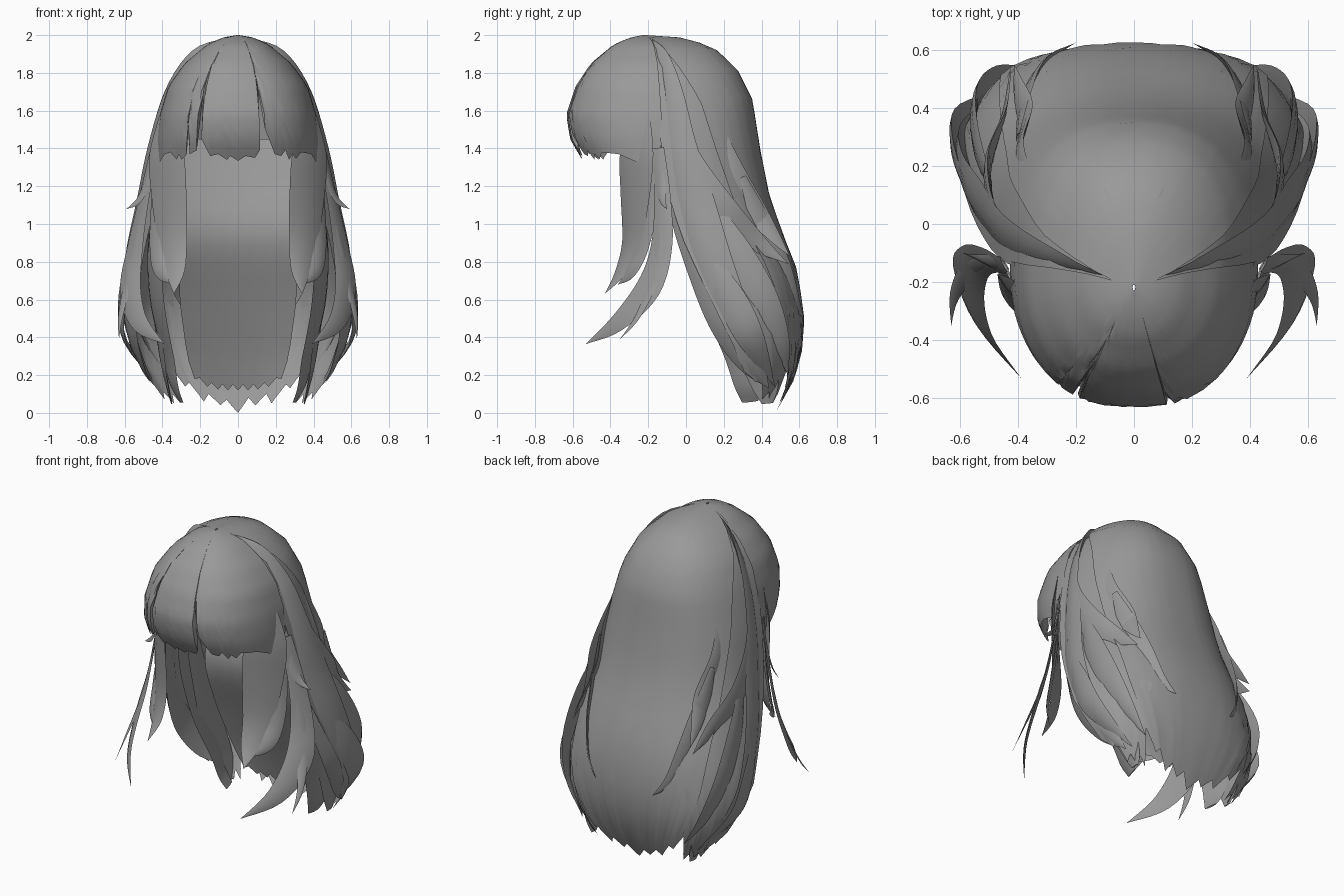
import bpy, bmesh, math
from mathutils import Vector

hair = bpy.data.materials.new("grey hair")
hair.diffuse_color = (0.32, 0.32, 0.32, 1)

# Section tables: height, side edge y, middle y, half width
BACK = [(0, .33, .46, .38), (.15, .33, .55, .48), (.3, .28, .60, .58), (.5, .18, .615, .625), (.75, .06, .58, .59),
        (.95, -.03, .50, .55), (1.15, -.09, .43, .51), (1.4, -.13, .38, .47), (1.66, -.16, .34, .40),
        (1.82, -.18, .26, .32), (1.93, -.20, .14, .20), (1.985, -.22, 0, .09), (2, -.22, -.21, .005)]
FRONT = [(1.0, -.15, -.45, .46), (1.33, -.14, -.54, .43), (1.45, -.13, -.61, .435), (1.58, -.13, -.63, .42),
         (1.73, -.14, -.58, .375), (1.85, -.15, -.50, .29), (1.95, -.17, -.38, .17), (1.985, -.19, -.30, .09),
         (2, -.21, -.23, .005)]
POW = .85


def interp(table, x):
    """Piecewise linear lookup of a sorted table."""
    if x <= table[0][0]:
        return table[0][1:]
    for a, b in zip(table, table[1:]):
        if x <= b[0]:
            f = (x - a[0]) / (b[0] - a[0])
            return tuple(p + (q - p) * f for p, q in zip(a[1:], b[1:]))
    return table[-1][1:]


def shell(table, u, z, off=0):
    ye, ym, w = interp(table, z)
    c, s = math.cos(math.pi * u), math.sin(math.pi * u)
    grow = off * min(1, w / .2)
    x = -math.copysign(abs(c) ** POW, c) * (w + grow)
    return Vector((x, ye + (ym - ye + math.copysign(grow, ym - ye)) * max(s, 0) ** POW, z))


def finish(name, bm):
    bmesh.ops.remove_doubles(bm, verts=bm.verts, dist=.0005)
    bmesh.ops.recalc_face_normals(bm, faces=bm.faces)
    me = bpy.data.meshes.new(name)
    bm.to_mesh(me)
    bm.free()
    ob = bpy.data.objects.new(name, me)
    bpy.context.collection.objects.link(ob)
    me.materials.append(hair)
    bpy.ops.object.select_all(action='DESELECT')
    ob.select_set(True)
    bpy.context.view_layer.objects.active = ob
    bpy.ops.object.shade_smooth_by_angle(angle=math.radians(45))


def grid(name, rows, closed=False, mirror=False):
    bm = bmesh.new()
    for sx in ((1, -1) if mirror else (1,)):
        vs = [[bm.verts.new((p[0] * sx, p[1], p[2])) for p in r] for r in rows]
        n = len(vs[0])
        for a, b in zip(vs, vs[1:]):
            for i in range(n if closed else n - 1):
                j = (i + 1) % n
                bm.faces.new((a[i], a[j], b[j], b[i]))
        if closed:
            bm.faces.new(vs[0])
            bm.faces.new(vs[-1])
    finish(name, bm)


def sheet(name, table, hem, urange, off, nu=24, nv=20, mirror=False):
    """Panel hanging from the crown, ending on a jagged hem of (s, z) points."""
    cols = sorted({round(i / nu, 4) for i in range(nu + 1)} | {h[0] for h in hem})
    rows = []
    for k in range(nv + 1):
        t = (k / nv) ** 1.7
        row = []
        for s in cols:
            z = 2 - (2 - interp(hem, s)[0]) * t
            u0, u1 = interp(urange, z)
            row.append(shell(table, u0 + (u1 - u0) * s, z, off(s)))
        rows.append(row)
    grid(name, rows, mirror=mirror)


def spline(pts, n=5):
    out = []
    P = [pts[0]] + pts + [pts[-1]]
    for i in range(1, len(P) - 2):
        for k in range(n):
            t = k / n
            out.append([.5 * (2 * b + (c - a) * t + (2 * a - 5 * b + 4 * c - d) * t * t + (3 * b - a - 3 * c + d) * t ** 3)
                        for a, b, c, d in zip(*P[i - 1:i + 3])])
    return out + [list(pts[-1])]


def lock(name, pts, thick=.25):
    """Mirrored tapered lock; points are x, y, z, half width."""
    path = spline(pts)
    rows = []
    for i, p in enumerate(path):
        c = Vector(p[:3])
        tan = (Vector(path[min(i + 1, len(path) - 1)][:3]) - Vector(path[max(i - 1, 0)][:3])).normalized()
        ye, ym, _ = interp(BACK, c.z)
        out = Vector((c.x, c.y - (ye + ym) / 2, 0))
        side = tan.cross(out).normalized()
        nor = side.cross(tan)
        w = max(p[3], .001)
        rows.append([c + side * w * a + nor * w * thick * b for a, b in
                     ((-1, 0), (-.6, .7), (0, 1), (.6, .7), (1, 0), (0, -.5))])
    grid(name, rows, closed=True, mirror=True)


def surface_lock(name, pts, thick=.2):
    """Lock lying on the back shell; points are y, z, half width, lift."""
    full = []
    for y, z, w, lift in pts:
        ye, ym, hw = interp(BACK, z)
        q = min(max((y - ye) / (ym - ye), 0), .8)
        full.append(((hw + lift) * (1 - q ** (2 / POW)) ** (POW / 2), y, z, w))
    lock(name, full, thick)


# Fringe with narrow slits and fine teeth
fringe_hem = [(0, 1.32), (.08, 1.33), (.15, 1.37), (.2, 1.38), (.24, 1.34), (.255, 1.37), (.27, 1.34), (.3, 1.37),
              (.305, 1.52), (.315, 1.37), (.35, 1.39), (.36, 1.69), (.375, 1.45), (.41, 1.36), (.44, 1.37),
              (.47, 1.34), (.48, 1.36), (.5, 1.335), (.52, 1.36), (.55, 1.35), (.567, 1.39), (.573, 1.69),
              (.59, 1.5), (.63, 1.37), (.66, 1.36), (.68, 1.39), (.7, 1.34), (.72, 1.37), (.74, 1.345), (.77, 1.38),
              (.85, 1.37), (.92, 1.33), (1, 1.32)]
sheet("fringe", FRONT, fringe_hem, [(0, 0, 1), (2, 0, 1)],
      lambda s: .004 if .36 < s < .573 else -.006, nu=40)

# Back panel, narrowing towards a jagged hem
back_hem = [(0, .25), (.06, .14), (.12, .16), (.2, .06), (.27, .1), (.36, .04), (.42, .07), (.5, .0), (.57, .08),
            (.64, .04), (.72, .1), (.8, .05), (.88, .15), (.94, .13), (1, .25)]
sheet("back_panel", BACK, back_hem,
      [(0, .31, .69), (.3, .29, .71), (.6, .25, .75), (1.2, .19, .81), (1.66, .13, .87), (1.93, .06, .94), (2, .03, .97)],
      lambda s: .012)

# Inner layer: hugs the nape, then falls back to the hem
LINING = [(.12, .46, .21), (.3, .40, .27), (.6, .28, .31), (.85, .175, .31), (.95, .15, .31), (1.05, .17, .31),
          (1.25, .24, .33), (1.45, .30, .34)]
lining = []
for k in range(15):
    row = []
    for i in range(17):
        a = i / 8 - 1
        low = .12 + (.03 * (i % 2) + .06 * a ** 4)
        z = low + (1.45 - low) * k / 14
        y, w = interp(LINING, z)
        row.append((a * w, y - .05 * a * a, z))
    lining.append(row)
grid("nape_layer", lining)

# Side panels under the back panel
side_hem = [(0, .22), (.15, .16), (.25, .19), (.4, .07), (.55, .11), (.7, .05), (.8, .1), (.9, .05), (1, .24)]
sheet("side_panels", BACK, side_hem,
      [(0, 0, .26), (.3, 0, .28), (.6, 0, .34), (2, 0, .34)], lambda s: -.02, nu=14, mirror=True)

# Rolled front edge of the side hair
lock("side_roll", [(.04, -.2, 1.965, .02), (.22, -.14, 1.875, .06), (.35, -.09, 1.68, .085), (.435, -.04, 1.4, .105),
                   (.49, .03, 1.1, .13), (.55, .12, .8, .13), (.57, .23, .5, .12), (.51, .34, .28, .08),
                   (.43, .44, .13, 0)], .28)
# Inner locks closing the lower sides
lock("inner_side_lock", [(.40, 0, 1.3, .08), (.44, .08, .95, .10), (.43, .19, .6, .11), (.37, .29, .3, .09),
                         (.34, .32, .15, .07), (.30, .34, .06, .045)], .15)
lock("inner_back_lock", [(.42, .15, 1.0, .08), (.43, .28, .6, .11), (.40, .38, .3, .10), (.37, .42, .14, .07),
                         (.35, .43, .05, .03)], .15)

# Temple locks hanging beside the face
lock("temple_lock", [(.385, -.23, 1.58, .05), (.38, -.26, 1.38, .125), (.365, -.27, 1.15, .12), (.345, -.29, .9, .09),
                     (.33, -.35, .74, .055), (.34, -.43, .63, 0)], .15)
lock("curled_lock", [(.41, -.2, 1.4, .05), (.42, -.2, 1.1, .06), (.43, -.23, .88, .05), (.41, -.29, .75, .04),
                     (.34, -.36, .68, 0)], .2)
lock("swept_lock", [(.44, -.15, 1.4, .04), (.495, -.125, 1.15, .05), (.545, -.13, .88, .07), (.57, -.2, .66, .085),
                    (.52, -.36, .48, .055), (.39, -.53, .365, 0)], .15)
lock("thin_lock", [(.44, -.14, 1.35, .02), (.51, -.13, 1.05, .03), (.57, -.16, .75, .035), (.62, -.25, .52, .02),
                   (.63, -.35, .39, 0)], .2)
lock("small_flick", [(.45, -.13, 1.38, .02), (.49, -.13, 1.2, .03), (.53, -.12, 1.12, .02), (.59, -.1, 1.08, 0)])

# Layered locks over the sides and back
surface_lock("layer_lock_upper", [(-.02, 1.5, .02, 0), (.06, 1.27, .07, .01), (.2, 1.06, .085, .02),
                                  (.38, .9, .05, .03), (.54, .79, 0, .04)])
surface_lock("layer_lock_rear", [(.16, 1.55, .02, -.01), (.24, 1.3, .06, .01), (.36, 1.08, .065, .02),
                                 (.47, .93, .035, .03), (.55, .83, 0, .03)])
surface_lock("layer_lock_middle", [(.14, 1.1, .03, 0), (.27, .85, .08, .015), (.41, .6, .08, .02),
                                   (.5, .38, .05, .02), (.54, .2, 0, .02)])
surface_lock("layer_lock_lower", [(.1, .85, .03, 0), (.24, .6, .08, .01), (.35, .38, .07, .01), (.47, .14, 0, .02)])
lock("back_flick", [(.40, .30, 1.25, .02), (.38, .40, 1.0, .06), (.35, .49, .78, .07), (.29, .57, .6, .04),
                    (.2, .625, .5, 0)], .2)
